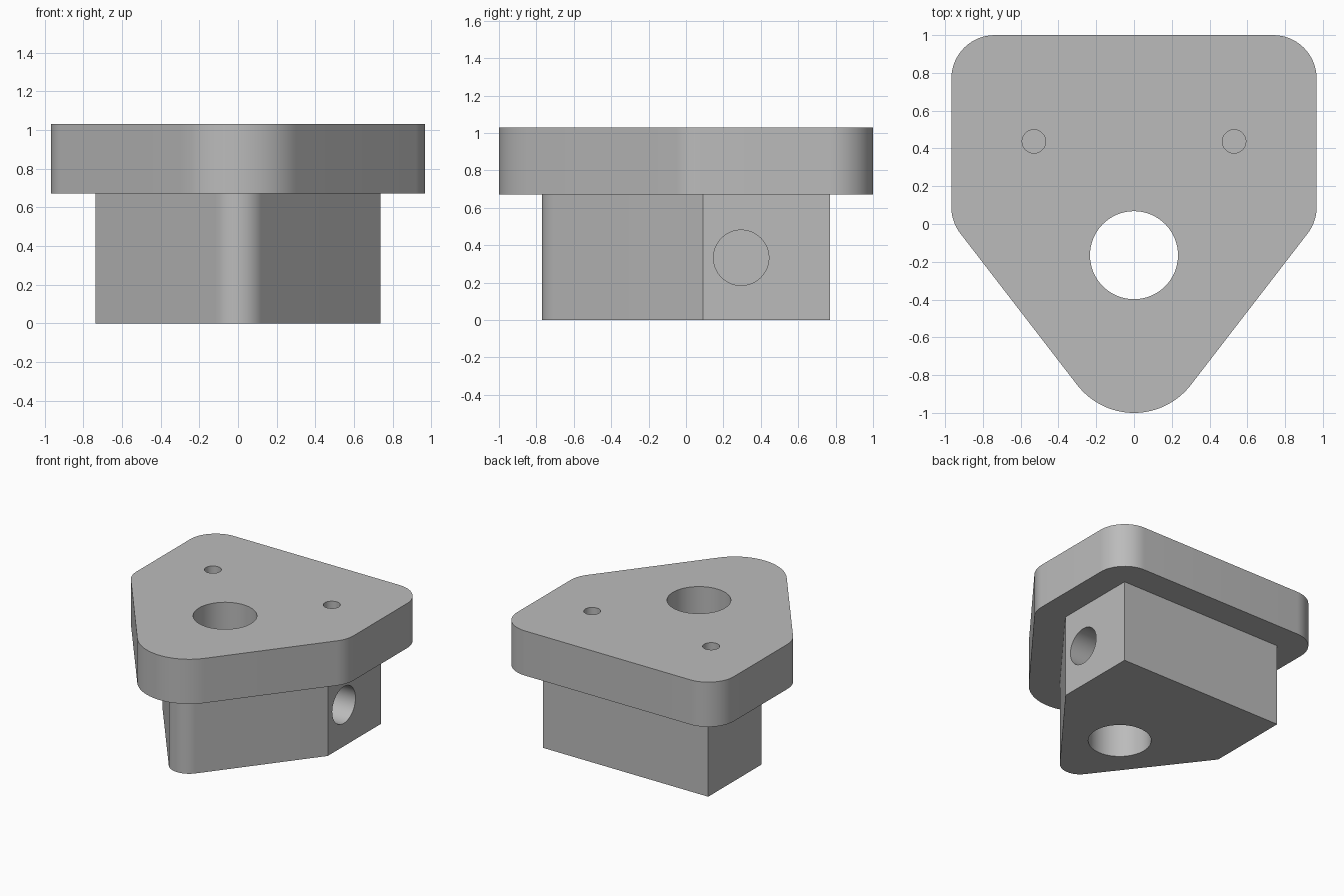
import bpy
import bmesh
from math import acos, atan2, cos, sin, hypot, pi
from mathutils import Matrix

cube = bpy.data.objects.get("Cube")
if cube:
    bpy.data.objects.remove(cube, do_unlink=True)

HALF_W, BACK_Y, SIDE_Y = 0.737, 0.77, 0.09    # body outline
TIP_Y, TIP_R = -0.62, 0.15                    # rounded nose
OVERHANG = 0.23                               # flange offset round the body
STEP_Z, TOP_Z = 0.67, 1.03

grey = bpy.data.materials.new("plain_grey")
grey.use_nodes = True
colour = (0.5, 0.5, 0.5, 1)
grey.diffuse_color = colour
grey.node_tree.nodes["Principled BSDF"].inputs["Base Color"].default_value = colour


def arc(x, y, r, a0, a1, steps):
    """Points on an arc, or just its centre when the radius is zero."""
    if r == 0:
        return [(x, y)]
    angles = [a0 + (a1 - a0) * i / steps for i in range(steps + 1)]
    return [(x + r * cos(a), y + r * sin(a)) for a in angles]


def outline(offset):
    """Five-sided shield with a round nose, grown outward by offset."""
    drop = SIDE_Y - TIP_Y
    slant = acos(TIP_R / hypot(HALF_W, drop)) - atan2(drop, HALF_W)
    half = arc(0, TIP_Y, TIP_R + offset, -pi / 2, -slant, 14)
    half += arc(HALF_W, SIDE_Y, offset, -slant, 0, 10)
    half += arc(HALF_W, BACK_Y, offset, 0, pi / 2, 14)
    return half + [(-x, y) for x, y in reversed(half[1:])]


def finish(bm, name):
    bmesh.ops.recalc_face_normals(bm, faces=bm.faces)
    mesh = bpy.data.meshes.new(name)
    bm.to_mesh(mesh)
    bm.free()
    mesh.materials.append(grey)
    obj = bpy.data.objects.new(name, mesh)
    bpy.context.collection.objects.link(obj)
    return obj


def prism(name, points, z0, z1):
    bm = bmesh.new()
    base = bm.faces.new([bm.verts.new((x, y, z0)) for x, y in points])
    up = bmesh.ops.extrude_face_region(bm, geom=[base], use_keep_orig=True)
    verts = [v for v in up["geom"] if isinstance(v, bmesh.types.BMVert)]
    bmesh.ops.translate(bm, verts=verts, vec=(0, 0, z1 - z0))
    return finish(bm, name)


def drill(name, centre, radius, length, axis="Z"):
    bm = bmesh.new()
    matrix = Matrix.Translation(centre)
    if axis == "X":
        matrix = matrix @ Matrix.Rotation(pi / 2, 4, "Y")
    bmesh.ops.create_cone(bm, cap_ends=True, segments=64, radius1=radius,
                          radius2=radius, depth=length, matrix=matrix)
    return finish(bm, name)


def combine(target, other, operation):
    mod = target.modifiers.new(other.name, "BOOLEAN")
    mod.operation, mod.solver, mod.object = operation, "EXACT", other
    bpy.ops.object.select_all(action="DESELECT")
    bpy.context.view_layer.objects.active = target
    target.select_set(True)
    bpy.ops.object.modifier_apply(modifier=mod.name)
    bpy.data.objects.remove(other, do_unlink=True)


# Flange joined to the narrower body below it
block = prism("flanged_block", outline(OVERHANG), STEP_Z, TOP_Z)
combine(block, prism("body", outline(0), 0, STEP_Z + 0.1), "UNION")

# Vertical through bore
combine(block, drill("bore", (0, -0.165, 0.5), 0.233, 2), "DIFFERENCE")

# Two blind screw holes in the flange
for side in (-1, 1):
    hole = drill("screw_hole", (side * 0.53, 0.437, TOP_Z), 0.062, 0.7)
    combine(block, hole, "DIFFERENCE")

# Blind socket in the left side
combine(block, drill("side_socket", (HALF_W, 0.295, 0.333), 0.148, 1.4, "X"),
        "DIFFERENCE")

block.select_set(True)
bpy.context.view_layer.objects.active = block
bpy.ops.object.shade_smooth_by_angle(angle=pi / 6)
